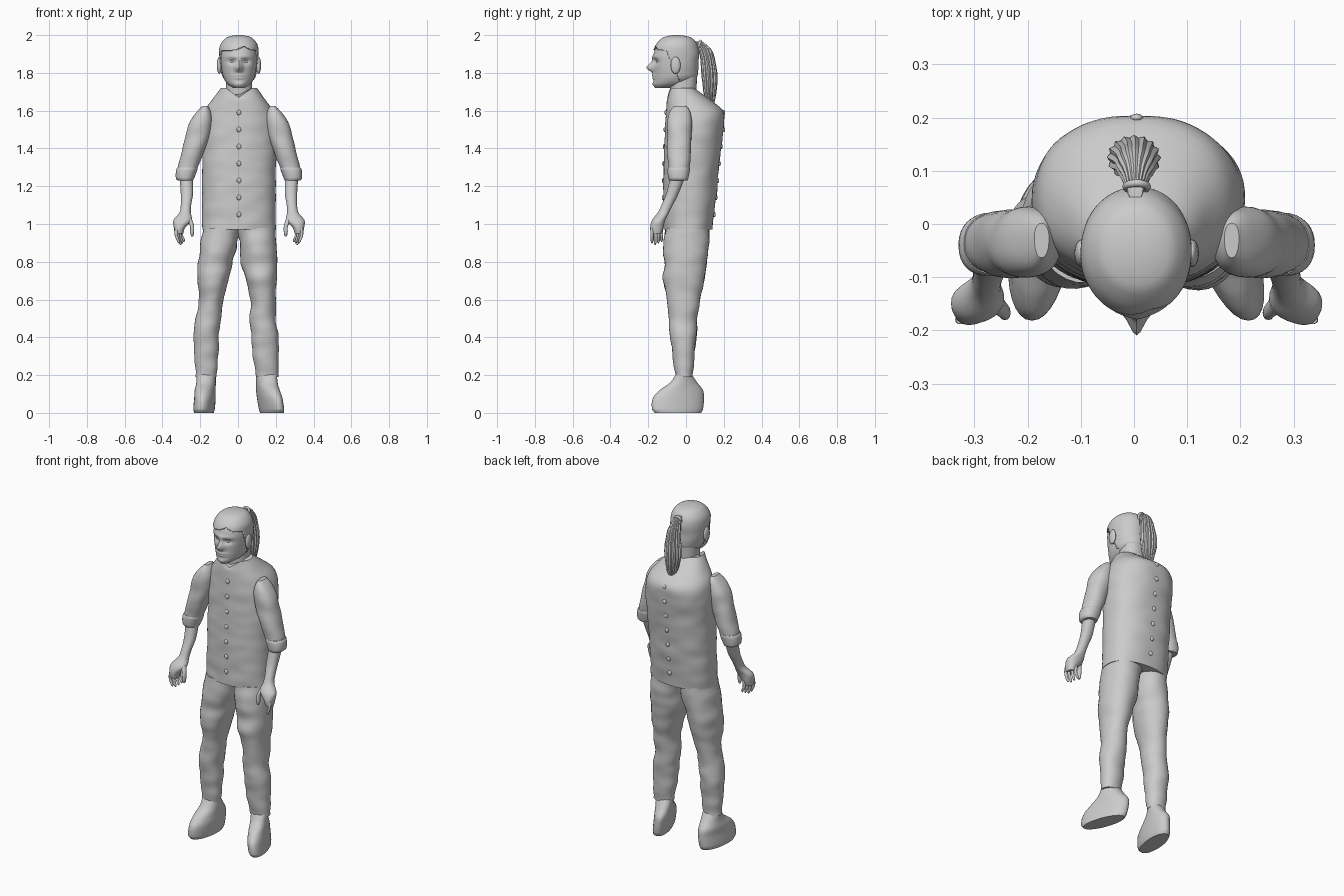
import bpy, bmesh, math
from mathutils import Vector, noise

cube = bpy.data.objects.get("Cube")
if cube:
    bpy.data.objects.remove(cube, do_unlink=True)

grey = bpy.data.materials.new("plain grey")
grey.use_nodes = True
tone = (0.6, 0.6, 0.6, 1)
grey.diffuse_color = tone
grey.node_tree.nodes["Principled BSDF"].inputs["Base Color"].default_value = tone

CENTRE = 0.005  # the figure's own middle line


def finish(obj, name, angle=40):
    obj.name = name
    obj.data.materials.clear()
    obj.data.materials.append(grey)
    bpy.ops.object.select_all(action="DESELECT")
    bpy.context.view_layer.objects.active = obj
    obj.select_set(True)
    bpy.ops.object.shade_smooth_by_angle(angle=math.radians(angle))
    return obj


def sample(sections, z):
    """Smooth interpolation of (z, x0, x1, y0, y1) sections."""
    last = len(sections) - 1
    i = 0
    while i < last - 1 and z > sections[i + 1][0]:
        i += 1
    a, b = sections[i], sections[i + 1]
    before, after = sections[max(i - 1, 0)], sections[min(i + 2, last)]
    h = b[0] - a[0]
    t = (z - a[0]) / h
    out = []
    for k in range(1, 5):
        m0 = (b[k] - before[k]) / (b[0] - before[0]) * h
        m1 = (after[k] - a[k]) / (after[0] - a[0]) * h
        d = b[k] - a[k]
        out.append(a[k] + t * (m0 + t * (3 * d - 2 * m0 - m1 + t * (m0 + m1 - 2 * d))))
    return out


def loft(name, sections, rings=30, sides=32, power=2.2, wrinkle=0, shear=0,
         ridges=0, mirror=False, shape=None, keep=None):
    """Stack of rounded rings; sections are in hundredths of a unit."""
    bm = bmesh.new()
    low, high = sections[0][0], sections[-1][0]
    rows = []
    for r in range(rings + 1):
        z = low + (high - low) * r / rings
        x0, x1, y0, y1 = sample(sections, z)
        row = []
        for s in range(sides):
            a = math.tau * s / sides
            c, n = math.cos(a), math.sin(a)
            grow = 1 + ridges * math.cos(a * sides / 4)
            dx = math.copysign(abs(c) ** (2 / power), c) * (x1 - x0) / 2 * grow
            dy = math.copysign(abs(n) ** (2 / power), n) * (y1 - y0) / 2 * grow
            p = Vector(((x0 + x1) / 2 + dx - shear * dy, (y0 + y1) / 2 + dy, z)) / 100
            if wrinkle:
                fold = noise.noise(Vector((p.x * 9, p.y * 9, p.z * 16)))
                p += Vector((c, n, 0)) * fold * wrinkle
            if shape:
                p = shape(p)
            if mirror:
                p.x = 2 * CENTRE - p.x
            row.append(bm.verts.new(p))
        rows.append(row)
    for lower, upper in zip(rows, rows[1:]):
        for s in range(sides):
            t = (s + 1) % sides
            bm.faces.new((lower[s], lower[t], upper[t], upper[s]))
    bm.faces.new(rows[0])
    bm.faces.new(rows[-1])
    bmesh.ops.recalc_face_normals(bm, faces=bm.faces)
    if keep:
        gone = [f for f in bm.faces if not keep(f.calc_center_median())]
        bmesh.ops.delete(bm, geom=gone, context="FACES")
    mesh = bpy.data.meshes.new(name)
    bm.to_mesh(mesh)
    bm.free()
    obj = bpy.data.objects.new(name, mesh)
    bpy.context.collection.objects.link(obj)
    return finish(obj, name)


def ball(name, place, size):
    bpy.ops.mesh.primitive_uv_sphere_add(segments=20, ring_count=12, location=place)
    obj = bpy.context.object
    obj.scale = size
    return finish(obj, name, 60)


# Shirt body, with a dipped neckline
def neckline(p):
    if p.z > 1.66 and p.y < 0:
        dip = max(0, 1 - abs(p.x - CENTRE) / 0.07)
        p.z -= dip * 0.05 * (p.z - 1.66) / 0.06
    return p


shirt = [(97, -19, 20, -12, 14), (110, -19, 20, -12, 15.5), (125, -19, 20, -12, 17),
         (140, -19, 20.5, -11.5, 18.5), (152, -19, 20.5, -11, 20),
         (160, -17.5, 18.5, -10.5, 19.5), (166, -13.5, 14.5, -10, 12.5),
         (172, -9, 10, -9.5, 4.5)]
loft("shirt", shirt, rings=50, sides=64, power=2.3, wrinkle=0.004, shape=neckline)
for i in range(7):
    z = 1.05 + i * 0.09
    x0, x1, y0, y1 = sample(shirt, z * 100)
    ball("front_button", (CENTRE, y0 / 100, z), (0.012, 0.008, 0.014))
    ball("back_button", (CENTRE, y1 / 100, z), (0.012, 0.008, 0.014))

# Trousers and shoes; each leg has its own stance, with shared depths
leg_levels = [(19, -5.5, 3.5), (30, -7, 4.5), (40, -8.5, 5.5), (50, -9, 6),
              (60, -10, 7.5), (70, -12, 9.5), (80, -11.5, 11), (88, -12, 12), (98, -11, 12.5)]
shoe_levels = [(0, -16.5, 8), (2, -18, 9), (8, -17.5, 9.5), (12, -14, 9),
               (16, -8.5, 6), (20.5, -5.3, 3)]
stances = {
    "right": ([(-22.5, -11.5), (-23, -10.5), (-23.5, -10), (-22.5, -9), (-20.5, -8),
               (-21.5, -5), (-21, -3), (-20, -0.5), (-18.5, 1)],
              [(-23, -13), (-23.5, -12.5), (-23, -12), (-22.8, -12),
               (-22, -11.8), (-21.8, -11.8)], -0.1),
    "left": ([(9.5, 21.5), (8, 21.5), (7, 21.5), (6, 20), (6.5, 20),
              (4, 20.5), (1.5, 21), (1, 20.5), (-1, 19.5)],
             [(13, 23), (12.5, 23), (11.5, 22), (10.7, 21),
              (10, 20.5), (9.8, 20.5)], 0.3),
}
for side, (leg, shoe, turn) in stances.items():
    parts = [("trouser_leg", leg_levels, leg, 0.007, 0), ("shoe", shoe_levels, shoe, 0, turn)]
    for part, levels, widths, fold, shear in parts:
        rings = [(z, *w, y0, y1) for (z, y0, y1), w in zip(levels, widths)]
        loft(side + "_" + part, rings, rings=44, wrinkle=fold, shear=shear, power=2.1)

# Arms: sleeve, rolled cuff, forearm with palm, fingers and thumb
sleeve = [(124, -32, -23.5, -9, 1), (131, -31.7, -21, -9.5, 2), (138, -29.7, -18, -10, 2.5),
          (150, -27, -14, -10, 3), (156, -24.5, -13.5, -9.8, 2.8),
          (160, -21.5, -14.5, -8.5, 1.8), (162.5, -18.8, -16, -6.5, 0)]
cuff = [(123, -32, -23.8, -8.8, 0.8), (124, -33, -23.3, -9.5, 1.4),
        (129, -32.7, -21.5, -9.9, 2.2), (130, -32, -21.6, -9.5, 2)]
forearm = [(95, -33.5, -29, -18.5, -13), (98, -34, -28, -19, -12), (102, -34.2, -24.5, -18, -11),
           (106, -31, -25, -15, -9), (110, -30.3, -24.8, -13, -7),
           (116, -30.3, -23.8, -10.5, -4), (126, -31, -24, -8, 0)]
thumb = [(93.5, -24.8, -23.8, -17.3, -16), (95, -25.3, -23.3, -18, -15.6),
         (99, -25.5, -23.3, -17.8, -15), (103, -28, -24.5, -16.5, -13)]
for side in ("right", "left"):
    flip = side == "left"
    loft(side + "_sleeve", sleeve, wrinkle=0.005, mirror=flip)
    loft(side + "_cuff", cuff, rings=10, wrinkle=0.004, mirror=flip)
    loft(side + "_forearm", forearm, sides=24, mirror=flip)
    loft(side + "_thumb", thumb, rings=12, sides=12, mirror=flip)
    for i in range(4):
        x, y, tip = -33 + i * 0.9, -18 + i * 1.7, 89 + abs(i - 1) * 0.8
        finger = [(tip, x + 1.4, x + 2, y - 0.3, y + 0.3), (tip + 1, x + 0.8, x + 2.2, y - 0.7, y + 0.7),
                  (94, x - 0.5, x + 1.2, y - 0.8, y + 0.8), (98, x - 0.5, x + 1.5, y - 0.8, y + 0.8)]
        loft(side + "_finger", finger, rings=12, sides=12, mirror=flip)

# Neck and head; the face is pushed out of the head surface
loft("neck", [(160, -7, 8, -8, 5), (170, -6.5, 7.5, -8.5, 5.5), (182, -6.5, 7.5, -9, 6)], rings=12)
features = [  # centre offset, height, spread x, spread z, push along y
    (0, 1.825, 0.013, 0.015, -0.032), (0, 1.85, 0.010, 0.018, -0.014),
    (0.035, 1.86, 0.017, 0.011, 0.013), (-0.035, 1.86, 0.017, 0.011, 0.013),
    (0, 1.787, 0.022, 0.006, -0.008), (0, 1.772, 0.020, 0.006, -0.007),
    (0, 1.738, 0.022, 0.012, -0.007), (0, 1.885, 0.05, 0.009, -0.005),
]


def face(p):
    if p.y < -0.08:
        shift = 0
        for x, z, wide, tall, push in features:
            u, v = (p.x - CENTRE - x) / wide, (p.z - z) / tall
            shift += push * math.exp(-(u * u + v * v) / 2)
        p.y += shift
    return p


head = [(172, -2.5, 3.5, -16, -6), (174, -5.5, 6.5, -17, 1), (177, -7.5, 8.5, -17, 5),
        (180, -8.3, 9.3, -17, 5.8), (185, -9, 10, -17.2, 6), (190, -9.2, 10.2, -17, 6.2),
        (194, -8.6, 9.6, -15.6, 5.4), (197, -6.8, 7.8, -13, 3.3),
        (198.5, -4.6, 5.6, -10.5, 0.8), (199.3, -1, 2, -6.5, -3.5)]
loft("head", head, rings=80, sides=96, power=2.1, shape=face)
for s in (-1, 1):
    ball("eye", (CENTRE + s * 0.034, -0.146, 1.86), (0.013, 0.011, 0.009))
    ball("ear", (CENTRE + s * 0.104, -0.055, 1.84), (0.013, 0.026, 0.045))


# Hair cap following the skull, cut along a hairline, then the ponytail
def behind_hairline(c):
    part = 0.02 * math.exp(-((c.x - 0.03) / 0.03) ** 2)
    return c.z > 1.755 + min(max(-0.03 - c.y, 0) * 2.2, 0.165 + part)


hair = [(z + 0.7, x0 - 0.7, x1 + 0.7, y0 - 0.6, y1 + 0.6) for z, x0, x1, y0, y1 in head]
cap = loft("hair_cap", hair, rings=60, sides=72, power=2.1, wrinkle=0.003, keep=behind_hairline)
shell = cap.modifiers.new("thickness", "SOLIDIFY")
shell.thickness = 0.008
shell.offset = -1

tail = [(162, -1, 1.5, 13, 14.5), (168, -3, 3.5, 9.7, 15.5), (176, -4.7, 4.7, 8.7, 16.5),
        (184, -4, 4.5, 8, 16), (190, -3, 3.5, 7.5, 14.3), (194, -2, 2.5, 6, 12),
        (196.5, -1, 1.5, 4.5, 8.5)]
loft("ponytail", tail, rings=50, sides=64, power=2, ridges=0.06, wrinkle=0.004)
bpy.ops.mesh.primitive_torus_add(major_radius=0.02, minor_radius=0.007, major_segments=24,
                                 minor_segments=10, location=(CENTRE, 0.07, 1.95),
                                 rotation=(math.radians(70), 0, 0))
finish(bpy.context.object, "hair_tie")
